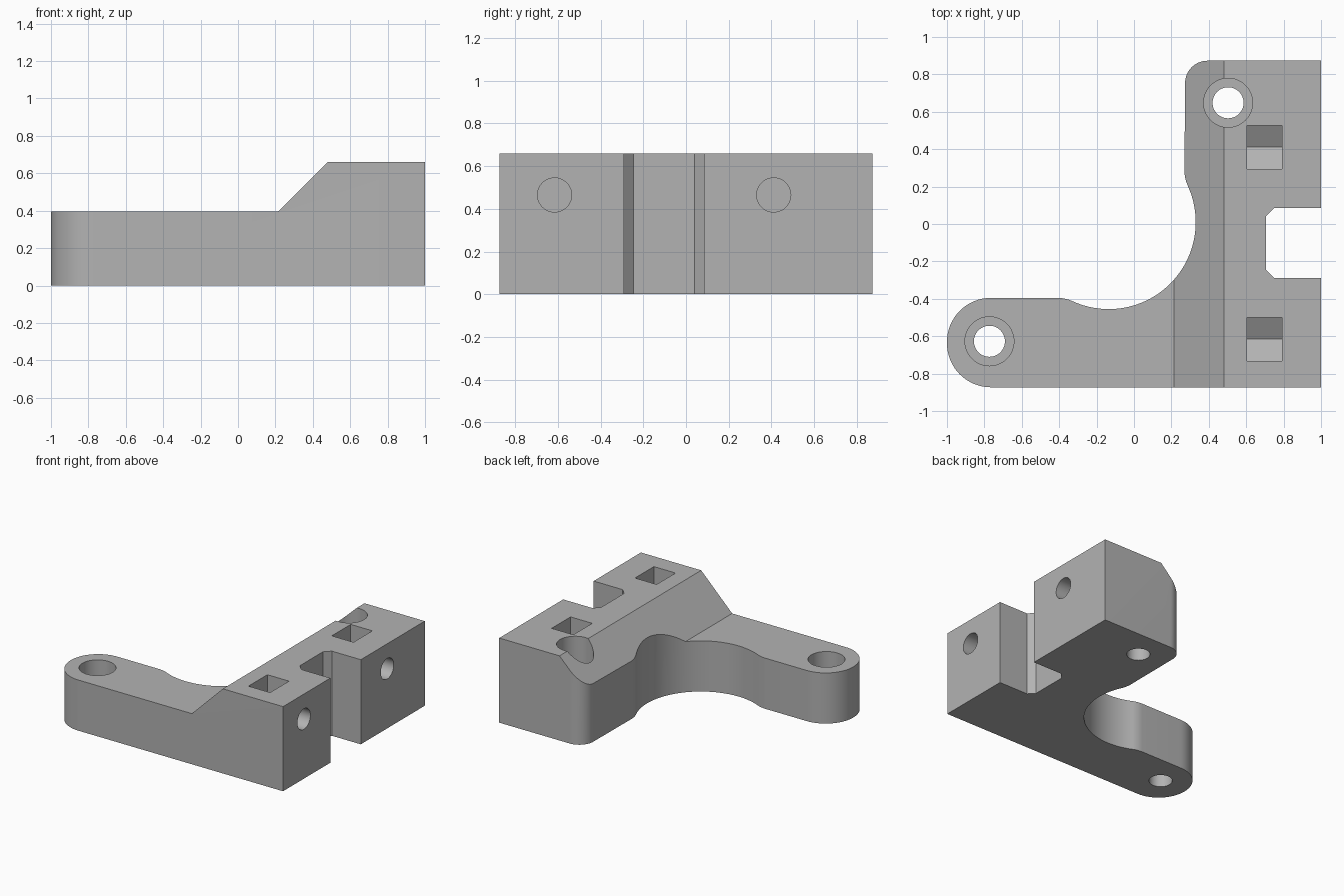
import bpy, bmesh
from math import sin, cos, pi, radians, sqrt, atan2, degrees
from mathutils import Matrix, Vector

cube = bpy.data.objects.get("Cube")
if cube:
    bpy.data.objects.remove(cube, do_unlink=True)

grey = bpy.data.materials.new("light grey")
grey.use_nodes = True
colour = (0.45, 0.45, 0.45, 1)
grey.diffuse_color = colour
grey.node_tree.nodes["Principled BSDF"].inputs["Base Color"].default_value = colour

# Columns send profile (u, v, depth) to world (x, y, z)
ALONG_Z = Matrix.Identity(3)
ALONG_X = Matrix(((0, 0, 1), (1, 0, 0), (0, 1, 0)))
ALONG_Y = Matrix(((1, 0, 0), (0, 0, 1), (0, 1, 0)))


def arc(cx, cy, r, start, end, n=16):
    """Points on an arc, angles in degrees."""
    angles = [radians(start + (end - start) * i / n) for i in range(n + 1)]
    return [(cx + r * cos(a), cy + r * sin(a)) for a in angles]


def circle(cx, cy, r, n=48):
    return arc(cx, cy, r, 0, 360, n)[:-1]


def prism(name, outline, low, high, axes=ALONG_Z):
    """Extrude a closed outline between two depths along an axis."""
    bm = bmesh.new()
    rings = [[bm.verts.new(axes @ Vector((u, v, d))) for u, v in outline]
             for d in (low, high)]
    bm.faces.new(rings[0])
    bm.faces.new(rings[1])
    n = len(outline)
    for i in range(n):
        j = (i + 1) % n
        bm.faces.new((rings[0][i], rings[0][j], rings[1][j], rings[1][i]))
    bmesh.ops.recalc_face_normals(bm, faces=bm.faces)
    mesh = bpy.data.meshes.new(name)
    bm.to_mesh(mesh)
    bm.free()
    mesh.materials.append(grey)
    obj = bpy.data.objects.new(name, mesh)
    bpy.context.collection.objects.link(obj)
    return obj


def cut(body, cutter):
    """Subtract a cutter and discard it."""
    cutter.hide_render = True
    bpy.context.view_layer.objects.active = body
    mod = body.modifiers.new("cut", 'BOOLEAN')
    mod.operation, mod.solver, mod.object = 'DIFFERENCE', 'EXACT', cutter
    bpy.ops.object.modifier_apply(modifier=mod.name)
    bpy.data.objects.remove(cutter, do_unlink=True)


# Plan outline: round bay blended into both arms by small fillets
TOP, LEDGE = 0.66, 0.395
bay_x, bay_y, bay_r, blend = -0.135, 0.01, 0.465, 0.2
near = 0.405 + blend
far = sqrt((bay_r + blend) ** 2 - near ** 2)
tilt = degrees(atan2(far, near))

outline = [(1, -0.873), (1, -0.29), (0.75, -0.29), (0.705, -0.245),
           (0.705, 0.04), (0.75, 0.085), (1, 0.085), (1, 0.873)]
outline += arc(0.393, 0.753, 0.12, 90, 180)
outline += arc(bay_x + near, bay_y + far, blend, 180, 180 + tilt, 8)
outline += arc(bay_x, bay_y, bay_r, tilt, -90 - tilt, 48)[1:-1]
outline += arc(bay_x - far, bay_y - near, blend, 90 - tilt, 90, 8)
outline += arc(-0.765, -0.63, 0.235, 90, 180)
outline += arc(-0.765, -0.638, 0.235, 180, 270)
bracket = prism("bracket", outline, 0, TOP)

# Low arm and sloped step
cut(bracket, prism("step_cutter", [(-1.2, LEDGE), (0.213, LEDGE), (0.48, TOP),
                                   (0.58, 0.76), (-1.2, 0.76)], -1, 1, ALONG_Y))

# Vertical bolt holes with counterbores
for x, y in ((-0.773, -0.627), (0.503, 0.648)):
    cut(bracket, prism("bolt_hole_cutter", circle(x, y, 0.083), -0.1, 0.8))
    cut(bracket, prism("counterbore_cutter", circle(x, y, 0.131), 0.2, 0.8))

# Nut pockets with hexagonal floors, and the screw holes that reach them
for y in (-0.616, 0.411):
    z, half = 0.465, 0.1165
    shoulder, point = z - half / sqrt(3), z - 2 * half / sqrt(3)
    pocket = [(y - half, 0.8), (y - half, shoulder), (y, point),
              (y + half, shoulder), (y + half, 0.8)]
    cut(bracket, prism("nut_pocket_cutter", pocket, 0.603, 0.79, ALONG_X))
    cut(bracket, prism("screw_hole_cutter", circle(y, z, 0.08), 0.7, 1.1, ALONG_X))

# Smooth curved walls, crisp edges
bpy.ops.object.select_all(action='DESELECT')
bracket.select_set(True)
bpy.context.view_layer.objects.active = bracket
bpy.ops.object.shade_smooth_by_angle(angle=radians(25))
